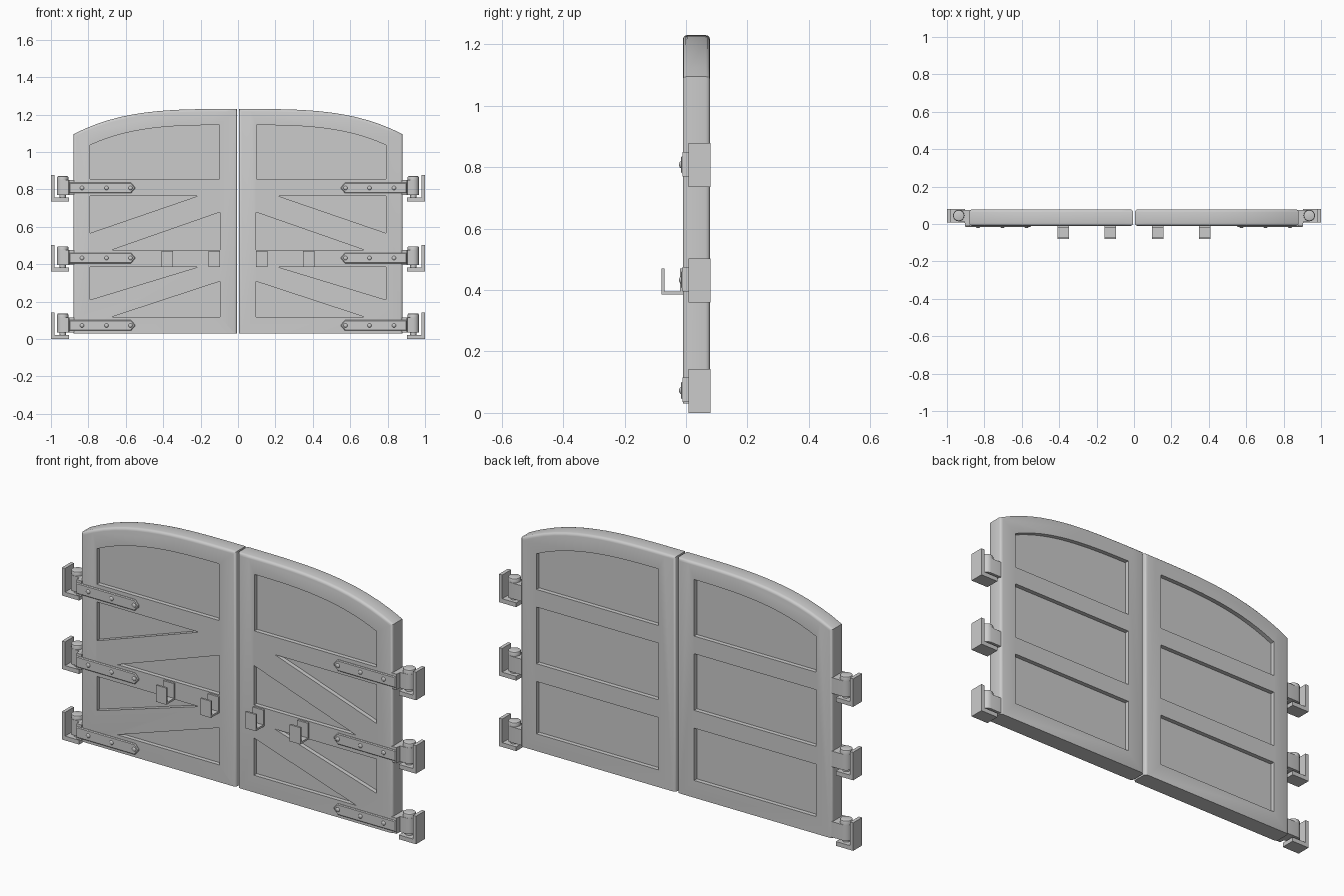
import bpy, bmesh, math

if "Cube" in bpy.data.objects:
    bpy.data.objects.remove(bpy.data.objects["Cube"])

Y0, Y1 = -0.01, 0.078      # front and back face of the door leaves


def activate(o):
    bpy.ops.object.select_all(action='DESELECT')
    o.select_set(True)
    bpy.context.view_layer.objects.active = o


def finish(name, bm):
    bmesh.ops.recalc_face_normals(bm, faces=bm.faces[:])
    me = bpy.data.meshes.new(name)
    bm.to_mesh(me)
    bm.free()
    o = bpy.data.objects.new(name, me)
    bpy.context.collection.objects.link(o)
    activate(o)
    bpy.ops.object.shade_smooth_by_angle(angle=math.radians(35))
    return o


def prism(bm, pts, a, b, axis, s):
    """Extrude a 2D profile from a to b along an axis; s = +1/-1 mirrors x."""
    def co(p, t):
        x, y, z = {'x': (t, *p), 'y': (p[0], t, p[1]), 'z': (*p, t)}[axis]
        return (s * x, y, z)
    lo = [bm.verts.new(co(p, a)) for p in pts]
    hi = [bm.verts.new(co(p, b)) for p in pts]
    n = len(pts)
    bm.faces.new(lo)
    bm.faces.new(hi[::-1])
    for i in range(n):
        j = (i + 1) % n
        bm.faces.new((lo[j], lo[i], hi[i], hi[j]))
    bmesh.ops.recalc_face_normals(bm, faces=bm.faces[:])


def bevel(bm, test, width, seg):
    es = [e for e in bm.edges if test(e.verts[0].co, e.verts[1].co)]
    bmesh.ops.bevel(bm, geom=es, offset=width, segments=seg, profile=0.5,
                    affect='EDGES', clamp_overlap=True)


def arch(x0, x1, top, drop, n=14):
    """Points of the shallow arch, from x0 (near centre) to x1 (hinge side)."""
    xs = [x0 + (x1 - x0) * i / n for i in range(n + 1)]
    return [(x, top - drop * (x / x1) ** 3.4) for x in xs]


def rect(x0, x1, z0, z1):
    return [(x0, z0), (x1, z0), (x1, z1), (x0, z1)]


# panel outlines on the right leaf
top_panel = [(0.79, 0.855), (0.10, 0.855)] + arch(0.10, 0.79, 1.144, 0.107)
front_panels = [top_panel]
for zb, zt, cut in ((0.476, 0.765, 0.198), (0.118, 0.385, 0.175)):
    front_panels.append([(0.79, zt), (0.214, zt), (0.79, zt - cut)])
    front_panels.append([(0.097, zb), (0.675, zb), (0.097, zt - cut * 0.44)])
back_panels = [top_panel, rect(0.10, 0.79, 0.476, 0.765), rect(0.10, 0.79, 0.118, 0.385)]


def door_leaf(s, side):
    bm = bmesh.new()
    prism(bm, [(0.88, 0.03), (0.005, 0.03)] + arch(0.005, 0.88, 1.23, 0.135), Y0, Y1, 'y', s)
    bevel(bm, lambda a, b: abs(a.y - b.y) < 1e-5 and not (a.z < 0.04 and b.z < 0.04), 0.014, 3)
    leaf = finish(side + "_door_leaf", bm)
    # recessed panels cut from both faces
    bm = bmesh.new()
    for p in front_panels:
        prism(bm, p, Y0 - 0.05, Y0 + 0.022, 'y', s)
    for p in back_panels:
        prism(bm, p, Y1 - 0.022, Y1 + 0.05, 'y', s)
    cutter = finish("panel_cutter", bm)
    cutter.hide_render = True
    m = leaf.modifiers.new("panels", 'BOOLEAN')
    m.operation, m.solver, m.object = 'DIFFERENCE', 'EXACT', cutter
    activate(leaf)
    bpy.ops.object.modifier_move_to_index(modifier="panels", index=0)
    bpy.ops.object.modifier_apply(modifier="panels")
    bpy.data.objects.remove(cutter, do_unlink=True)
    bpy.ops.object.shade_smooth_by_angle(angle=math.radians(35))


def hinge(s, side, level, z):
    name = f"{side}_{level}_hinge_"
    zc = z + 0.073
    # wall bracket, L-shaped
    bm = bmesh.new()
    prism(bm, [(0.903, z), (1.0, z), (1.0, z + 0.143), (0.982, z + 0.143),
               (0.982, z + 0.022), (0.903, z + 0.022)], 0.008, 0.08, 'y', s)
    finish(name + "bracket", bm)
    # pin with a chamfered head
    bm = bmesh.new()
    px, py = 0.937, 0.045
    ring = [(math.cos(i * math.pi / 8), math.sin(i * math.pi / 8)) for i in range(16)]
    prism(bm, [(px + 0.018 * c, py + 0.018 * d) for c, d in ring], z + 0.015, z + 0.12, 'z', s)
    prism(bm, [(px + 0.03 * c, py + 0.03 * d) for c, d in ring], z + 0.113, z + 0.136, 'z', s)
    bevel(bm, lambda a, b: min(a.z, b.z) > z + 0.13, 0.005, 2)
    finish(name + "pin", bm)
    # knuckle wrapping the pin and the door edge
    bm = bmesh.new()
    arc = [(px + 0.031 * math.cos(t), py + 0.031 * math.sin(t))
           for t in (math.radians(-90 + 22.5 * i) for i in range(9))]
    prism(bm, arc + [(0.876, 0.076), (0.876, -0.012), (0.903, -0.012), (0.906, 0.014)],
          zc - 0.038, zc + 0.042, 'z', s)
    finish(name + "knuckle", bm)
    # strap with pointed end
    bm = bmesh.new()
    h = 0.028
    prism(bm, [(0.903, zc - h), (0.903, zc + h), (0.572, zc + h), (0.552, zc + 0.005),
               (0.552, zc - 0.005), (0.572, zc - h)], -0.017, 0.0, 'y', s)
    bevel(bm, lambda a, b: a.y < -0.01 and b.y < -0.01, 0.004, 1)
    finish(name + "strap", bm)
    # rivets
    bm = bmesh.new()
    for x in (0.834, 0.703, 0.575):
        r = bmesh.ops.create_uvsphere(bm, u_segments=12, v_segments=8, radius=0.011)
        for v in r['verts']:
            v.co = (s * x + v.co.x, -0.017 + v.co.y * 0.5, zc + v.co.z)
    finish(name + "rivets", bm)


def bar_hook(s, name, x):
    # U-shaped holder for the locking bar
    t, f, zb, zt = 0.01, -0.08, 0.385, 0.47
    bm = bmesh.new()
    prism(bm, [(f, zb), (Y0 + 0.002, zb), (Y0 + 0.002, zt), (Y0 - t, zt), (Y0 - t, zb + t),
               (f + t, zb + t), (f + t, zt), (f, zt)], x - 0.03, x + 0.03, 'x', s)
    finish(name, bm)


for s, side in ((-1, "left"), (1, "right")):
    door_leaf(s, side)
    for level, z in (("lower", 0.0), ("middle", 0.36), ("upper", 0.735)):
        hinge(s, side, level, z)
    bar_hook(s, side + "_inner_bar_hook", 0.127)
    bar_hook(s, side + "_outer_bar_hook", 0.378)
